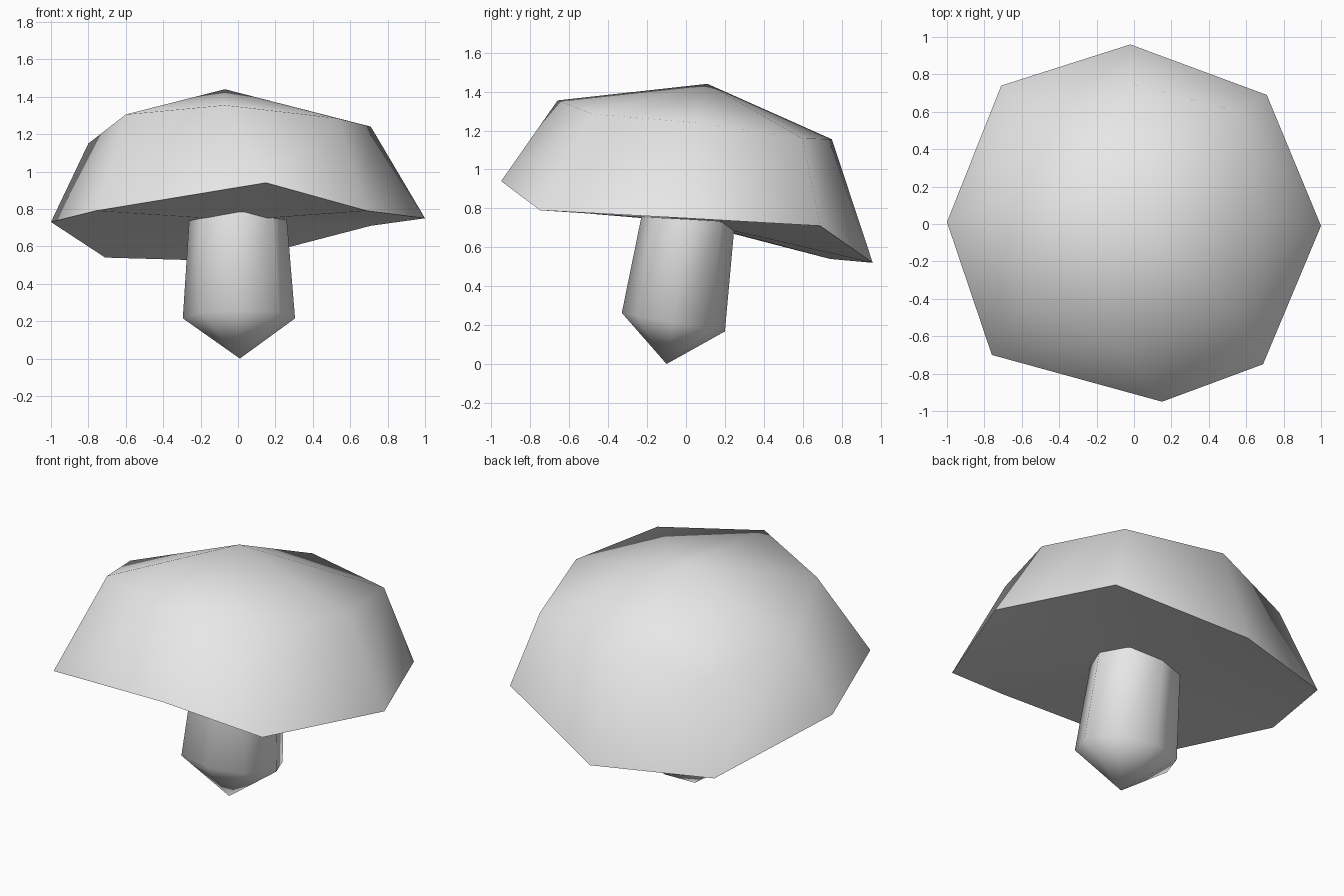
import bpy
import bmesh
from math import radians, cos, sin, pi
from mathutils import Vector

default_cube = bpy.data.objects.get("Cube")
if default_cube:
    bpy.data.objects.remove(default_cube, do_unlink=True)

# One plain material for the whole mushroom
GREY = (0.8, 0.8, 0.8, 1.0)
material = bpy.data.materials.new("light grey")
material.use_nodes = True
material.diffuse_color = GREY
shader = next(n for n in material.node_tree.nodes if n.type == 'BSDF_PRINCIPLED')
shader.inputs["Base Color"].default_value = GREY


def bridge(bm, lower, upper):
    """Join two loops of equal length with quads."""
    count = len(lower)
    for i in range(count):
        j = (i + 1) % count
        bm.faces.new((lower[i], lower[j], upper[j], upper[i]))


def fan(bm, loop, point):
    """Close a loop with triangles that meet at one point."""
    tip = bm.verts.new(point)
    for i, vert in enumerate(loop):
        bm.faces.new((vert, loop[(i + 1) % len(loop)], tip))


def finish(bm, name, sharp_angle):
    """Turn the bmesh into a smooth-shaded object."""
    bmesh.ops.recalc_face_normals(bm, faces=bm.faces)
    mesh = bpy.data.meshes.new(name)
    bm.to_mesh(mesh)
    bm.free()
    mesh.materials.append(material)
    obj = bpy.data.objects.new(name, mesh)
    bpy.context.collection.objects.link(obj)
    bpy.ops.object.select_all(action='DESELECT')
    obj.select_set(True)
    bpy.context.view_layer.objects.active = obj
    bpy.ops.object.shade_smooth_by_angle(angle=radians(sharp_angle))
    return obj


def build_cap():
    # Loops run counter-clockwise, starting at the right-hand corner
    rim_points = [
        (1.0, -0.01, 0.75), (0.71, 0.69, 0.71),
        (-0.02, 0.96, 0.52), (-0.71, 0.74, 0.54),
        (-1.0, 0.01, 0.73), (-0.76, -0.70, 0.79),
        (0.15, -0.95, 0.94), (0.69, -0.75, 0.79),
    ]
    shoulder_points = [
        (0.71, 0.05, 1.24), (0.57, 0.60, 1.16),
        (-0.02, 0.75, 1.155), (-0.55, 0.60, 1.04),
        (-0.80, 0.10, 1.15), (-0.60, -0.41, 1.305),
        (-0.07, -0.66, 1.355), (0.53, -0.48, 1.285),
    ]
    bm = bmesh.new()
    rim = [bm.verts.new(p) for p in rim_points]
    shoulder = [bm.verts.new(p) for p in shoulder_points]
    bridge(bm, rim, shoulder)
    fan(bm, shoulder, (-0.07, 0.11, 1.44))
    # Underside
    fan(bm, rim, (0, 0, 0.74))
    return finish(bm, "mushroom_cap", 85)


def tilted_ring(bm, centre, radius_x, radius_y, slope, sides=8):
    """A ring of vertices that drops towards the back."""
    ring = []
    for i in range(sides):
        angle = 2 * pi * i / sides
        x, y = radius_x * cos(angle), radius_y * sin(angle)
        ring.append(bm.verts.new(Vector(centre) + Vector((x, y, -slope * y))))
    return ring


def build_stem():
    bm = bmesh.new()
    base = tilted_ring(bm, (0.005, -0.065, 0.215), 0.30, 0.265, 0.18)
    top = tilted_ring(bm, (0, 0.015, 0.76), 0.26, 0.235, 0.18)
    bridge(bm, base, top)
    # Pointed foot
    fan(bm, base, (0.01, -0.10, 0))
    bm.faces.new(top)
    return finish(bm, "mushroom_stem", 75)


build_cap()
build_stem()
